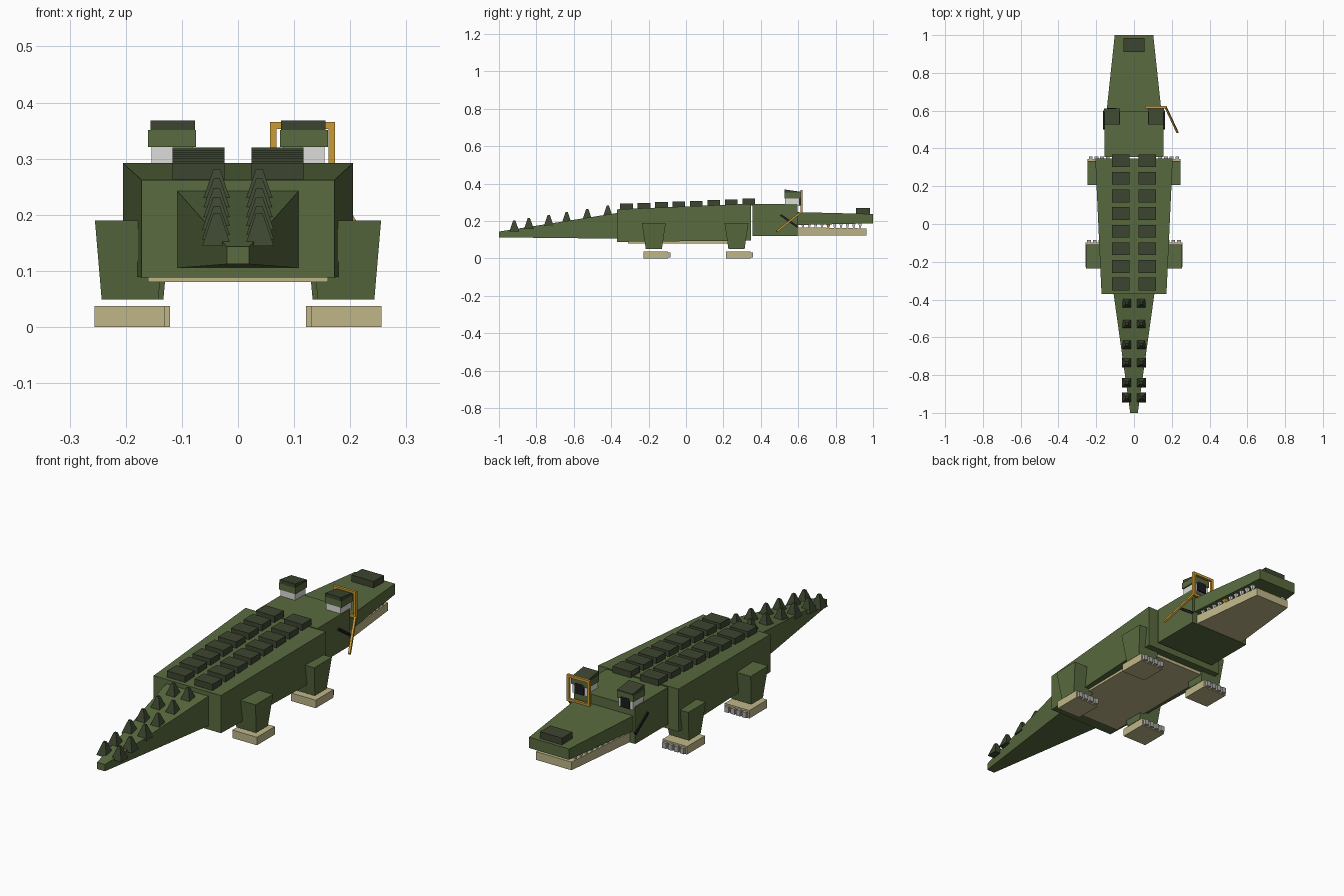
import bpy, bmesh
from mathutils import Vector

if "Cube" in bpy.data.objects:
    bpy.data.objects.remove(bpy.data.objects["Cube"])


def material(name, rgb):
    m = bpy.data.materials.new(name)
    m.diffuse_color = (*rgb, 1)
    m.use_nodes = True
    m.node_tree.nodes["Principled BSDF"].inputs["Base Color"].default_value = m.diffuse_color
    return m


GREEN = material("skin green", (0.100, 0.145, 0.050))
DARK = material("scale dark green", (0.046, 0.060, 0.030))
TAN = material("belly tan", (0.52, 0.47, 0.25))
WHITE = material("eye and tooth white", (0.72, 0.72, 0.70))
GREY = material("claw grey", (0.42, 0.42, 0.40))
BLACK = material("black", (0.012, 0.012, 0.014))
GOLD = material("gold", (0.60, 0.33, 0.035))


def loft(name, a, b, mat):
    """Six-sided solid between two matching four-point loops."""
    bm = bmesh.new()
    va = [bm.verts.new(p) for p in a]
    vb = [bm.verts.new(p) for p in b]
    bm.faces.new(va)
    bm.faces.new(vb)
    for i in range(4):
        j = (i + 1) % 4
        bm.faces.new((va[i], va[j], vb[j], vb[i]))
    bmesh.ops.recalc_face_normals(bm, faces=bm.faces)
    mesh = bpy.data.meshes.new(name)
    bm.to_mesh(mesh)
    bm.free()
    mesh.materials.append(mat)
    ob = bpy.data.objects.new(name, mesh)
    bpy.context.collection.objects.link(ob)
    return ob


def rect_z(x0, x1, y0, y1, z):
    return [(x0, y0, z), (x1, y0, z), (x1, y1, z), (x0, y1, z)]


def box(name, x0, x1, y0, y1, z0, z1, mat):
    return loft(name, rect_z(x0, x1, y0, y1, z0), rect_z(x0, x1, y0, y1, z1), mat)


def section(y, w, z0, z1):
    """Upright rectangle of half width w."""
    return [(-w, y, z0), (w, y, z0), (w, y, z1), (-w, y, z1)]


def bar(name, p, q, r, mat):
    """Square rod between two points."""
    p, q = Vector(p), Vector(q)
    d = (q - p).normalized()
    u = d.cross(Vector((1, 0, 0))).normalized() * r
    v = d.cross(u).normalized() * r
    ring = (u + v, v - u, -u - v, u - v)
    return loft(name, [p + o for o in ring], [q + o for o in ring], mat)


# Trunk, tail, head and jaws
loft("body", section(-0.37, 0.172, 0.088, 0.262), section(0.348, 0.205, 0.095, 0.292), GREEN)
loft("tail", section(-1.0, 0.02, 0.112, 0.143), section(-0.37, 0.108, 0.105, 0.242), GREEN)
box("belly_plate", -0.16, 0.16, -0.31, 0.31, 0.08, 0.096, TAN)
box("head", -0.157, 0.157, 0.355, 0.595, 0.12, 0.291, GREEN)
loft("snout", section(0.59, 0.146, 0.178, 0.247), section(1.0, 0.102, 0.187, 0.237), GREEN)
loft("lower_jaw", section(0.595, 0.13, 0.122, 0.166), section(0.965, 0.09, 0.122, 0.16), TAN)
box("nostril_block", -0.056, 0.056, 0.91, 0.985, 0.236, 0.269, DARK)

# Parts repeated on both sides
for s, side in ((-1, "left"), (1, "right")):
    # Back scutes
    for i in range(8):
        y = -0.318 + i * 0.0933
        top = 0.262 + (y + 0.37) / 0.718 * 0.03
        box(f"scute_{side}_{i}", s * 0.024, s * 0.117, y - 0.034, y + 0.034,
            top - 0.008, top + 0.028, DARK)

    # Tail spikes
    for i, y in enumerate((-0.418, -0.528, -0.638, -0.734, -0.840, -0.918)):
        z = 0.242 + (y + 0.37) / 0.63 * 0.099
        c, b, t = s * 0.038, 0.026, 0.006
        loft(f"tail_spike_{side}_{i}",
             rect_z(c - b, c + b, y - b, y + b, z - 0.012),
             rect_z(c - t, c + t, y - t, y + t, z + 0.047), DARK)

    # Legs, feet and claws
    for place, y, dx in (("front", 0.27, -0.009), ("rear", -0.172, 0.0)):
        xs = [s * (v + dx) for v in (0.142, 0.243, 0.129, 0.255)]
        loft(f"{place}_leg_{side}",
             rect_z(xs[0], xs[1], y - 0.043, y + 0.043, 0.049),
             rect_z(xs[2], xs[3], y - 0.064, y + 0.064, 0.19), GREEN)
        f0, f1 = 0.13 + dx, 0.256 + dx
        box(f"{place}_foot_{side}", s * f0, s * f1, y - 0.055, y + 0.075, 0.0, 0.037, TAN)
        for k in range(4):
            x = f0 + 0.018 + k * 0.03
            box(f"{place}_claw_{side}_{k}", s * (x - 0.01), s * (x + 0.01),
                y + 0.07, y + 0.088, 0.004, 0.03, GREY)

    # Eye with pupil, lid and brow
    box(f"eye_{side}", s * 0.08, s * 0.154, 0.53, 0.607, 0.28, 0.335, WHITE)
    box(f"pupil_{side}", s * 0.095, s * 0.14, 0.604, 0.614, 0.283, 0.33, BLACK)
    box(f"eyelid_{side}", s * 0.075, s * 0.16, 0.527, 0.612, 0.321, 0.351, GREEN)
    loft(f"brow_{side}", rect_z(s * 0.077, s * 0.156, 0.527, 0.612, 0.35),
         [(s * 0.077, 0.527, 0.368), (s * 0.156, 0.527, 0.368),
          (s * 0.156, 0.612, 0.356), (s * 0.077, 0.612, 0.356)], DARK)

    # Mouth corner line on the cheek
    bar(f"mouth_line_{side}", (s * 0.157, 0.505, 0.232), (s * 0.157, 0.597, 0.168), 0.006, BLACK)

    # Teeth along the jaw edge
    for i in range(10):
        y = 0.625 + i * 0.034
        x = s * (0.122 - (y - 0.595) * 0.108)
        gold = s > 0 and i == 4
        b = 0.012 if gold else 0.009
        loft(f"tooth_{side}_{i}", rect_z(x - b, x + b, y - b, y + b, 0.187),
             rect_z(x - 0.003, x + 0.003, y - 0.003, y + 0.003, 0.158),
             GOLD if gold else WHITE)

# Square eyeglass with hanging chain
for x in (0.063, 0.167):
    box("eyeglass_side", x - 0.006, x + 0.006, 0.612, 0.624, 0.243, 0.365, GOLD)
for z in (0.249, 0.359):
    box("eyeglass_rail", 0.057, 0.173, 0.612, 0.624, z - 0.006, z + 0.006, GOLD)
bar("eyeglass_chain", (0.168, 0.618, 0.25), (0.23, 0.485, 0.143), 0.005, GOLD)
